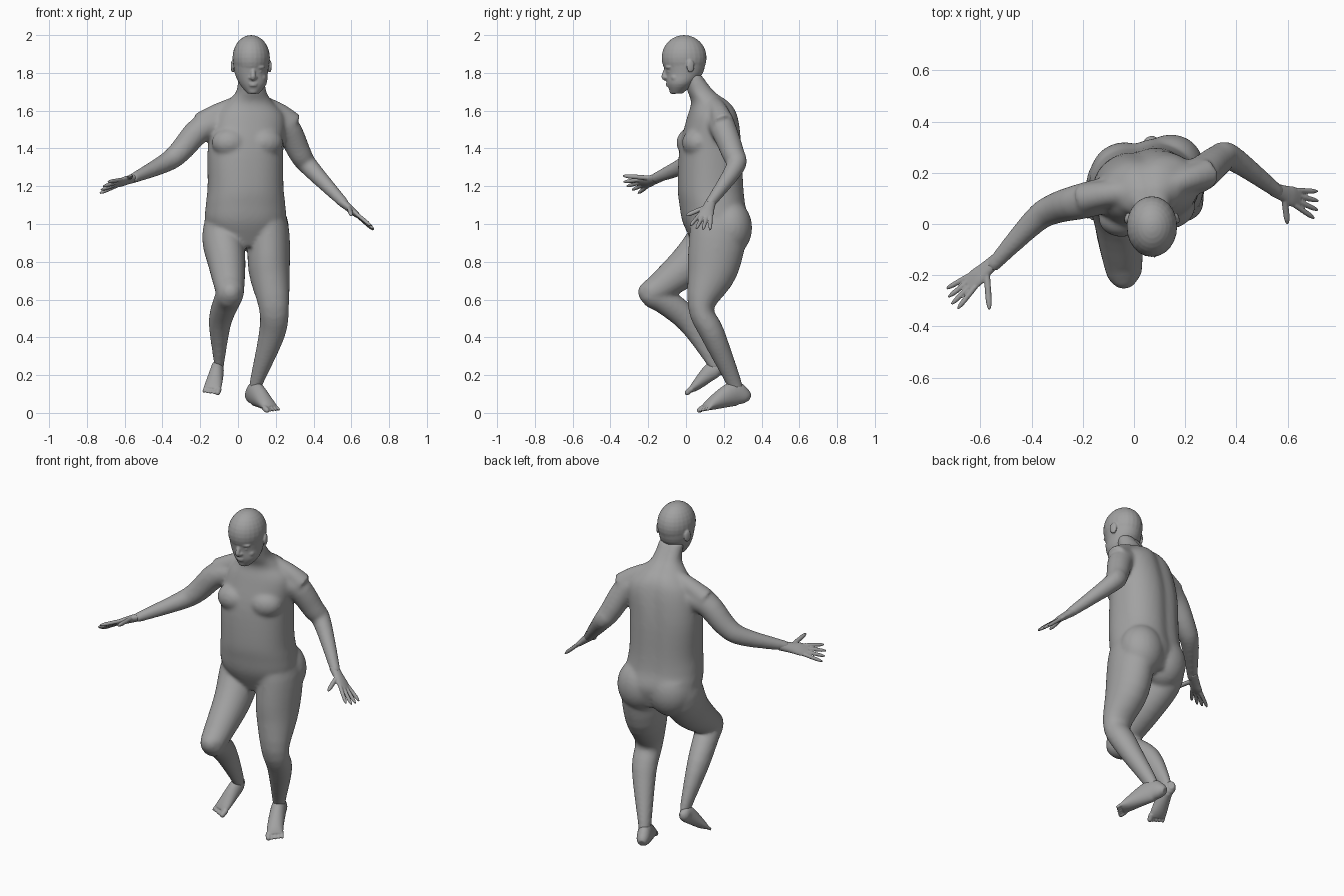
import bpy, bmesh, math
from mathutils import Vector, Matrix

cube = bpy.data.objects.get("Cube")
if cube:
    bpy.data.objects.remove(cube, do_unlink=True)

clay = bpy.data.materials.new("clay_grey")
clay.use_nodes = True
tone = (.36, .36, .36, 1)
clay.diffuse_color = tone
clay.node_tree.nodes["Principled BSDF"].inputs["Base Color"].default_value = tone

ACROSS, BACK, UP = Vector((1, 0, 0)), Vector((0, 1, 0)), Vector((0, 0, 1))


def spline(before, start, end, after, t):
    """Catmull-Rom blend of four neighbouring section values."""
    slope_in, slope_out = (end - before) / 2, (after - start) / 2
    rise = end - start
    bend = 3 * rise - 2 * slope_in - slope_out
    twist = slope_in + slope_out - 2 * rise
    return start + t * (slope_in + t * (bend + t * twist))


def refine(rings, steps=4):
    """Add smooth in-between sections."""
    padded = [rings[0], *rings, rings[-1]]
    smooth = []
    for group in zip(padded, padded[1:], padded[2:], padded[3:]):
        for step in range(steps):
            smooth.append([spline(*values, step / steps) for values in zip(*group)])
    return smooth + [list(rings[-1])]


def loft(bm, rings, side, tangent=None, power=2, groove=0, segments=28):
    """Skin sections (x, y, z, half width, optional half depth) into a closed tube."""
    rings = refine(rings)
    centres = [Vector(ring[:3]) for ring in rings]
    loops = []
    for i, ring in enumerate(rings):
        width, depth = ring[3], ring[-1]
        ahead, behind = centres[min(i + 1, len(rings) - 1)], centres[max(i - 1, 0)]
        along = tangent or (ahead - behind).normalized()
        right = (side - along * side.dot(along)).normalized()
        out = along.cross(right)
        loop = []
        for k in range(segments):
            angle = math.tau * k / segments
            cos, sin = math.cos(angle), math.sin(angle)
            px = width * math.copysign(abs(cos) ** (2 / power), cos)
            py = depth * math.copysign(abs(sin) ** (2 / power), sin)
            if py > 0:
                py -= groove * math.exp(-(5 * px / width) ** 2)
            loop.append(bm.verts.new(centres[i] + right * px + out * py))
        loops.append(loop)
    for low, high in zip(loops, loops[1:]):
        for k in range(segments):
            following = (k + 1) % segments
            bm.faces.new((low[k], low[following], high[following], high[k]))
    bm.faces.new(loops[0][::-1])
    bm.faces.new(loops[-1])


def ball(bm, centre, size, yaw=0):
    """Ellipsoid turned about the vertical."""
    matrix = Matrix.Translation(centre) @ Matrix.Rotation(yaw, 4, 'Z') @ Matrix.Diagonal((*size, 1))
    bmesh.ops.create_uvsphere(bm, u_segments=24, v_segments=16, radius=1, matrix=matrix)


def digit(bm, base, tip, radius):
    """Finger or toe with a rounded end."""
    stations = ((0, 1), (.5, 1), (.8, .9), (1, .4))
    rings = [(*base.lerp(tip, along), radius * scale) for along, scale in stations]
    loft(bm, rings, Vector((.3, .2, 1)), segments=12)


def skin(name, bm, voxel, passes):
    """Fuse the overlapping pieces into one smooth surface."""
    bmesh.ops.recalc_face_normals(bm, faces=bm.faces)
    mesh = bpy.data.meshes.new(name)
    bm.to_mesh(mesh)
    bm.free()
    mesh.materials.append(clay)
    part = bpy.data.objects.new(name, mesh)
    bpy.context.collection.objects.link(part)
    fuse = part.modifiers.new("fuse", 'REMESH')
    fuse.mode = 'VOXEL'
    fuse.voxel_size = voxel
    fuse.use_smooth_shade = True
    soften = part.modifiers.new("soften", 'SMOOTH')
    soften.factor = .5
    soften.iterations = passes


# Torso and neck, turned slightly towards the left
body = bmesh.new()
turn = .2
turned = Vector((math.cos(turn), math.sin(turn), 0))
torso_sections = [
    (.04, .17, .88, .13, .12), (.04, .16, 1, .21, .17), (.04, .14, 1.1, .21, .17), (.04, .13, 1.2, .2, .17),
    (.04, .13, 1.4, .2, .16), (.06, .14, 1.56, .19, .13), (.06, .13, 1.64, .13, .1),
    (.07, .08, 1.7, .08, .07), (.07, .03, 1.79, .07, .05)]
loft(body, torso_sections, turned, tangent=UP, power=2.3, groove=.012, segments=48)

# Shoulder yoke, chest and buttocks
yoke = [(-.2, .1, 1.53, .06), (-.08, .12, 1.6, .05), (.07, .13, 1.64, .05), (.2, .17, 1.6, .05), (.29, .2, 1.53, .06)]
loft(body, yoke, UP)
for x, y in ((-.04, .03), (.14, .06)):
    ball(body, (x, y, 1.43), (.1, .08, .08), turn)
for x, y in ((-.04, .2), (.14, .23)):
    ball(body, (x, y, .98), (.13, .12, .15), turn)

# Arms, from inside the shoulder to the wrist
right_arm = [(-.08, .12, 1.53, .07), (-.2, .09, 1.5, .07), (-.31, .06, 1.38, .06),
             (-.39, .01, 1.32, .05), (-.56, -.17, 1.24, .027)]
left_arm = [(.14, .17, 1.53, .07), (.25, .19, 1.52, .07), (.33, .25, 1.37, .06),
            (.38, .26, 1.3, .05), (.57, .12, 1.1, .027)]
loft(body, right_arm, UP)
loft(body, left_arm, ACROSS - BACK)

# Legs, from hip to ankle: the left bears the weight, the right is raised and bent
left_leg = [(.13, .15, 1.1, .09, .13), (.16, .17, .97, .11, .15), (.165, .14, .76, .11, .135), (.19, .08, .56, .08, .07),
            (.18, .14, .42, .07, .065), (.1, .25, .17, .037, .042), (.085, .27, .1, .03, .035)]
right_leg = [(-.06, .17, 1.06, .1, .13), (-.08, .14, .93, .11, .13), (-.06, .03, .8, .1, .11), (-.045, -.13, .67, .08, .08),
             (-.04, -.18, .63, .07, .07), (-.06, -.11, .59, .07, .07), (-.095, .02, .48, .06, .065),
             (-.1, .14, .28, .03, .04), (-.1, .15, .23, .025, .03)]
loft(body, left_leg, ACROSS)
loft(body, right_leg, ACROSS)
ball(body, (-.04, -.19, .64), (.06, .065, .06))
skin("body", body, .0095, 12)

# Head: cranium, then the face tapering to the chin
head = bmesh.new()
middle = .08
ball(head, (.07, -.01, 1.88), (.099, .119, .12))
face_sections = [(middle, -.05, 1.69, .03, .03), (middle, -.03, 1.74, .07, .07),
                 (.07, -.01, 1.8, .088, .1), (.07, -.01, 1.88, .098, .117)]
loft(head, face_sections, ACROSS, tangent=UP, segments=40)

# Nose, lips and chin
loft(head, [(middle, -.1, 1.83, .01), (middle, -.118, 1.78, .013), (middle, -.1, 1.77, .013)], ACROSS)
for z, width in ((1.743, .024), (1.733, .02)):
    ball(head, (middle, -.096, z), (width, .01, .006))
ball(head, (middle, -.068, 1.705), (.028, .02, .018))

# Brows, eyes, cheeks, nostrils and ears
for hand in (-1, 1):
    ball(head, (middle + hand * .034, -.091, 1.83), (.028, .017, .011), hand * .3)
    ball(head, (middle + hand * .034, -.089, 1.807), (.014, .01, .008), hand * .3)
    ball(head, (middle + hand * .045, -.06, 1.775), (.026, .022, .022), hand * .5)
    ball(head, (middle + hand * .015, -.107, 1.775), (.008, .009, .008))
    ball(head, (.07 + hand * .098, .024, 1.835), (.009, .022, .034), hand * .3)
skin("head", head, .005, 4)


def make_hand(name, wrist, knuckles, thumb_tip, side):
    """Flat palm, thumb, and four fingers fanned about the middle."""
    bm = bmesh.new()
    wrist, knuckles, thumb_tip, side = (Vector(v) for v in (wrist, knuckles, thumb_tip, side))
    axis = (knuckles - wrist).normalized()
    side = (side - axis * side.dot(axis)).normalized()
    stations = ((-.4, .026, .025), (.3, .033, .02), (.7, .04, .017), (1.1, .036, .01))
    loft(bm, [(*wrist.lerp(knuckles, along), width, depth) for along, width, depth in stations], side)
    digit(bm, wrist.lerp(knuckles, .3) + side * .02, thumb_tip, .0125)
    for finger in range(4):
        offset = side * .02 * (1.5 - finger)
        length = .125 - .012 * abs(finger - 1.3)
        base = knuckles + offset - axis * .01
        digit(bm, base, base + axis * length + offset * .8, .0105)
    skin(name, bm, .0042, 2)


make_hand("right_hand", (-.56, -.16, 1.24), (-.64, -.23, 1.215), (-.565, -.335, 1.255), (0, -1, .4))
make_hand("left_hand", (.57, .125, 1.1), (.64, .1, 1.04), (.6, 0, 1.045), (0, -1, .1))


def make_foot(name, sections, side):
    """Foot from heel to ball, with five toes shortening outwards from the big one."""
    bm = bmesh.new()
    side = Vector(side).normalized()
    loft(bm, sections, side)
    instep, sole_ball = Vector(sections[-2][:3]), Vector(sections[-1][:3])
    forward = (sole_ball - instep).normalized()
    for toe in range(5):
        base = sole_ball + side * .019 * (2 - toe) - forward * .01
        length = .046 - .004 * toe
        digit(bm, base, base + forward * length, .009 if toe else .015)
    skin(name, bm, .0045, 2)


left_foot = [(.06, .335, .08, .02, .02), (.07, .31, .09, .035, .043), (.095, .25, .1, .042, .065),
             (.15, .14, .05, .045, .035), (.175, .105, .025, .046, .015)]
right_foot = [(-.1, .2, .235, .015, .02), (-.11, .18, .235, .03, .037), (-.11, .14, .225, .035, .047),
              (-.13, .06, .15, .046, .028), (-.14, .03, .122, .046, .015)]
make_foot("left_foot", left_foot, (-.9, -.5, 0))
make_foot("right_foot", right_foot, (1, -.2, 0))
